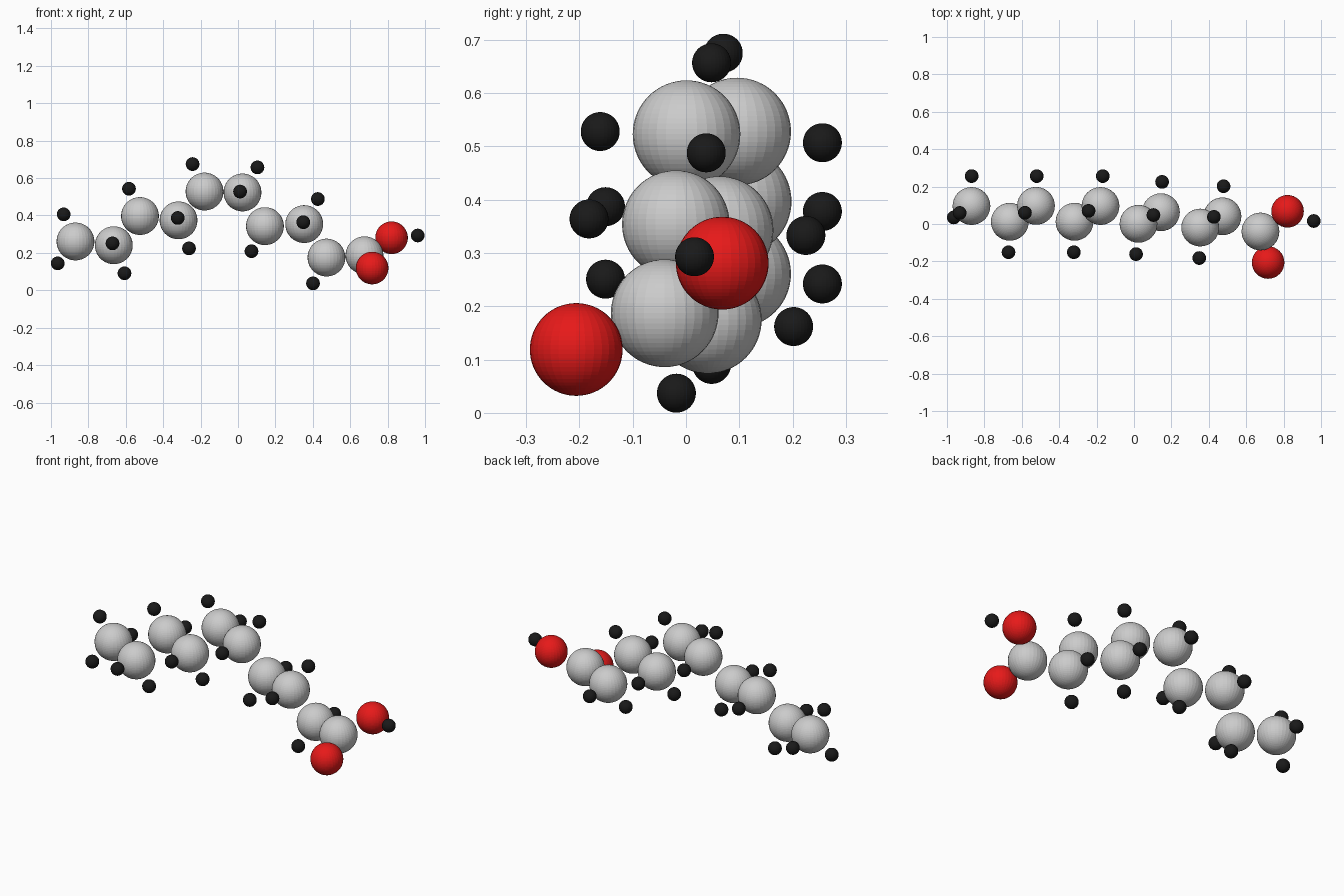
import bpy


def material(name, rgb):
    mat = bpy.data.materials.new(name)
    mat.diffuse_color = (*rgb, 1.0)
    return mat


def add_atoms(name, radius, centres, mat=None):
    # One shared faceted ball mesh per element
    mesh = None
    for i, pos in enumerate(centres, 1):
        if mesh is None:
            bpy.ops.mesh.primitive_uv_sphere_add(segments=32, ring_count=32, radius=radius, location=pos)
            ob = bpy.context.object
            mesh = ob.data
            mesh.name = name
            if mat:
                mesh.materials.append(mat)
        else:
            ob = bpy.data.objects.new(name, mesh)
            ob.location = pos
            bpy.context.collection.objects.link(ob)
        ob.name = f"{name}_{i:02d}"


# Carbon chain, left to right
add_atoms("carbon_atom", 0.101, [
    (-0.869, 0.096, 0.261), (-0.664, 0.012, 0.241),
    (-0.524, 0.097, 0.397), (-0.318, 0.012, 0.374),
    (-0.179, 0.096, 0.528), (0.024, 0.001, 0.523),
    (0.144, 0.063, 0.343), (0.354, -0.019, 0.354),
    (0.473, 0.041, 0.175), (0.676, -0.040, 0.187)])

# Oxygen pair at the right end
add_atoms("oxygen_atom", 0.087, [
    (0.821, 0.068, 0.281), (0.717, -0.206, 0.119)],
    material("oxygen_red", (0.8, 0.01, 0.01)))

# Hydrogens, grouped by the atom they sit on
add_atoms("hydrogen_atom", 0.0365, [
    (-0.964, 0.035, 0.144), (-0.932, 0.059, 0.406), (-0.868, 0.256, 0.242),
    (-0.671, -0.151, 0.251), (-0.607, 0.048, 0.091),
    (-0.583, 0.060, 0.543), (-0.520, 0.256, 0.378),
    (-0.322, -0.151, 0.387), (-0.262, 0.048, 0.224),
    (-0.243, 0.070, 0.675), (-0.167, 0.256, 0.507),
    (0.011, -0.161, 0.528), (0.104, 0.048, 0.657),
    (0.072, 0.006, 0.209), (0.150, 0.225, 0.333),
    (0.349, -0.182, 0.364), (0.427, 0.038, 0.488),
    (0.401, -0.018, 0.037), (0.479, 0.202, 0.162),
    (0.961, 0.016, 0.293)],
    material("hydrogen_black", (0.01, 0.01, 0.01)))
